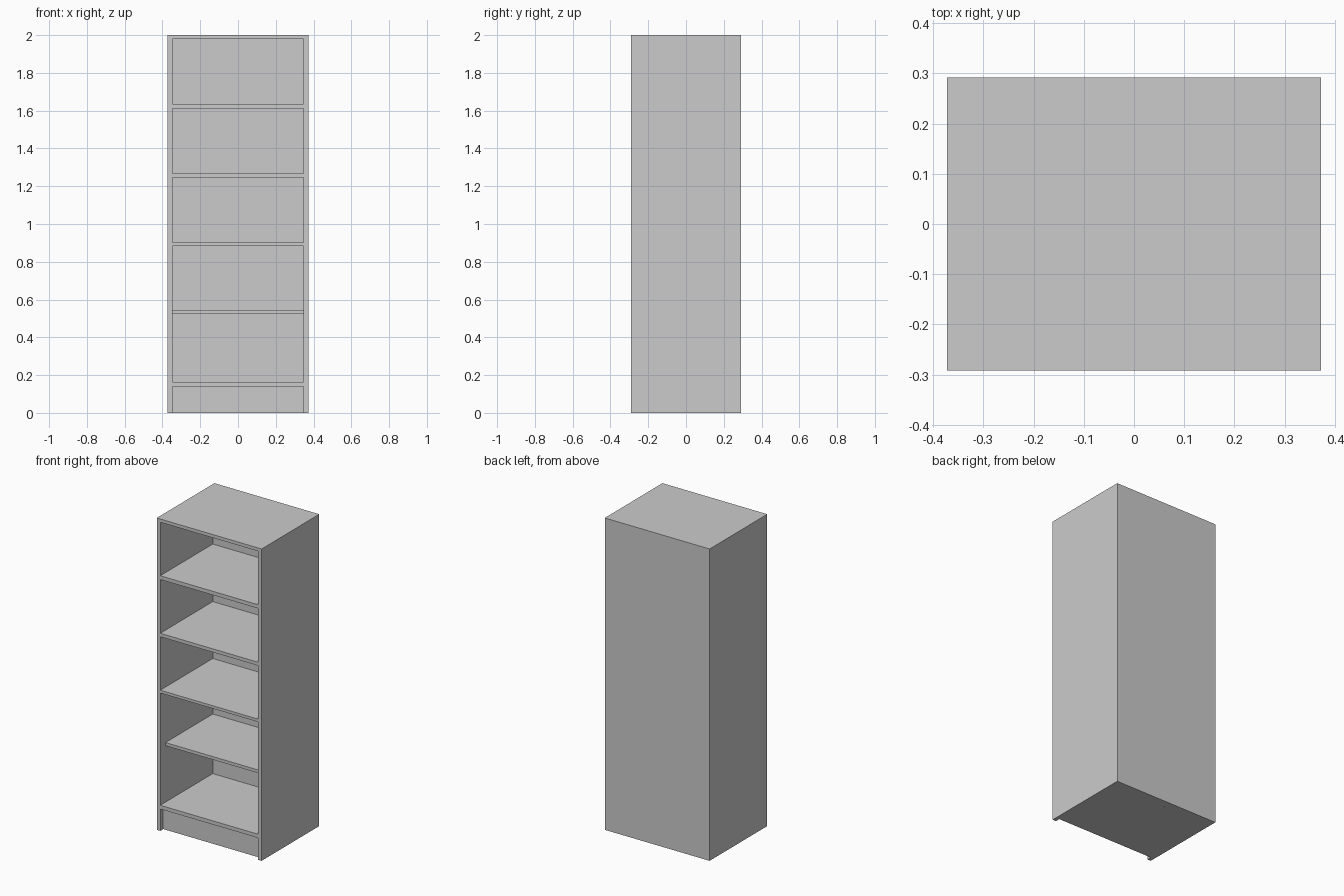
import bpy

if "Cube" in bpy.data.objects:
    bpy.data.objects.remove(bpy.data.objects["Cube"])

W, D, H = 0.372, 0.292, 2.0   # half width, half depth, height
T = 0.025                     # side panel thickness
IN = W - T                    # inner half width
BACK = 0.24                   # inner face of the back panel


def box(name, x0, x1, y0, y1, z0, z1):
    bpy.ops.mesh.primitive_cube_add(
        size=1, location=((x0 + x1) / 2, (y0 + y1) / 2, (z0 + z1) / 2))
    ob = bpy.context.object
    ob.name = name
    ob.scale = (x1 - x0, y1 - y0, z1 - z0)
    bpy.ops.object.transform_apply(location=False, rotation=False, scale=True)
    return ob


# Side panels
box("left_side", -W, -IN, -D, D, 0, H)
box("right_side", IN, W, -D, D, 0, H)

# Top and back panels between the sides
box("top_panel", -IN, IN, -D, D, 1.979, H)
box("back_panel", -IN, IN, BACK, D, 0, 1.979)

# Shelves: bottom, top, front edge
shelves = [
    ("bottom_shelf", 0.14, 0.164, -D),
    ("recessed_shelf", 0.526, 0.546, -D + 0.053),
    ("middle_shelf", 0.884, 0.902, -D),
    ("upper_shelf", 1.245, 1.267, -D),
    ("top_shelf", 1.612, 1.636, -D),
]
for name, z0, z1, front in shelves:
    box(name, -IN, IN, front, BACK, z0, z1)

# Closed plinth set back from the front
box("plinth", -IN, IN, -D + 0.03, BACK, 0, 0.14)
